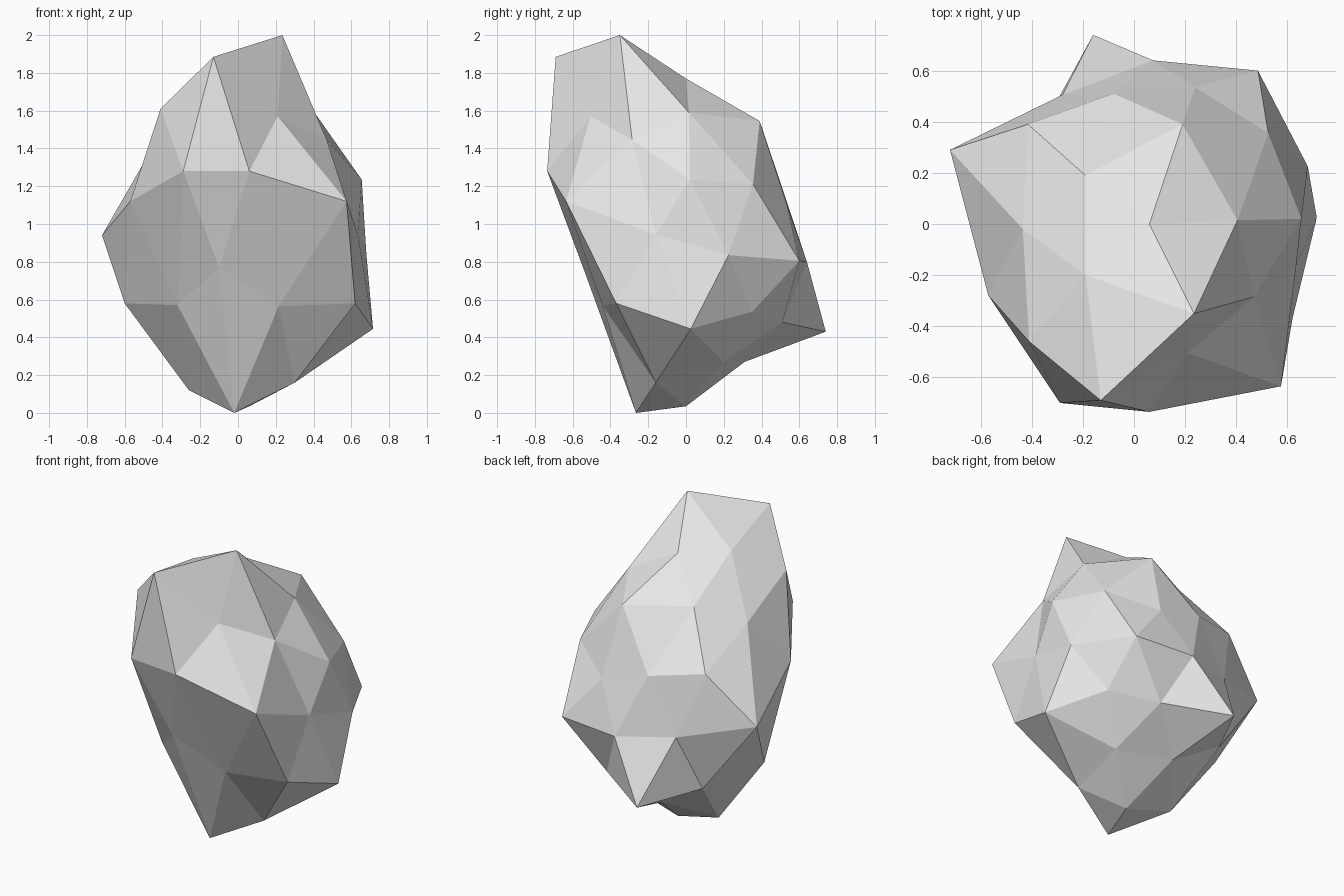
import bpy
import bmesh

if "Cube" in bpy.data.objects:
    bpy.data.objects.remove(bpy.data.objects["Cube"], do_unlink=True)

# The rock is a once-divided icosahedron, chipped out of round.
# Its poles lie to the left and right; five-point rings run between them.
left_pole = (.655, .02, 1.235)
right_pole = (-.6, .04, .58)

# Corner rings around the two poles
left_ring = [(.62, -.37, .58), (.21, -.505, 1.57), (.06, 0, 1.77),
             (.24, .535, 1.1), (.5, .35, .535)]
right_ring = [(-.1, -.545, .77), (-.41, -.46, 1.61), (-.415, .39, 1.245),
              (-.16, .74, .43), (.06, 0, .035)]

# Points that split each edge between the corners
left_spokes = [(.635, -.16, .945), (.47, -.285, 1.445), (.405, .015, 1.59),
               (.525, .355, 1.21), (.68, .225, .835)]
left_edges = [(.575, -.635, 1.12), (.235, -.35, 2), (.19, .39, 1.545),
              (.485, .6, .805), (.715, .025, .445)]
forward_links = [(.215, -.44, .565), (-.13, -.69, 1.885), (-.19, .19, 1.555),
                 (.075, .64, .8), (.31, .2, .265)]
backward_links = [(.06, -.735, 1.28), (-.19, -.2, 1.775), (-.08, .51, 1.19),
                  (.22, .51, .48), (.3, -.16, .16)]
right_edges = [(-.29, -.7, 1.28), (-.435, -.02, 1.435), (-.28, .505, .835),
               (-.04, .31, .27), (-.02, -.265, 0)]
right_spokes = [(-.32, -.33, .57), (-.57, -.28, 1.12), (-.72, .29, .94),
                (-.37, .355, .465), (-.26, .03, .12)]


def add_ring(bm, points):
    return [bm.verts.new(point) for point in points]


def add_facet(bm, corners, middles):
    """Fill one large triangle with three corner faces and a middle face."""
    for i in range(3):
        bm.faces.new((corners[i], middles[i], middles[i - 1]))
    bm.faces.new(middles)


def build_rock():
    bm = bmesh.new()
    pole_a, pole_b = add_ring(bm, [left_pole, right_pole])
    a, b = add_ring(bm, left_ring), add_ring(bm, right_ring)
    spoke_a, edge_a = add_ring(bm, left_spokes), add_ring(bm, left_edges)
    spoke_b, edge_b = add_ring(bm, right_spokes), add_ring(bm, right_edges)
    forward, backward = add_ring(bm, forward_links), add_ring(bm, backward_links)

    for i in range(5):
        j = (i + 1) % 5
        # Cap around each pole
        add_facet(bm, (pole_a, a[i], a[j]), (spoke_a[i], edge_a[i], spoke_a[j]))
        add_facet(bm, (pole_b, b[j], b[i]), (spoke_b[j], edge_b[i], spoke_b[i]))
        # Zigzag belt between the caps
        add_facet(bm, (a[i], b[i], a[j]), (forward[i], backward[i], edge_a[i]))
        add_facet(bm, (a[j], b[i], b[j]), (backward[i], edge_b[i], forward[j]))

    bmesh.ops.recalc_face_normals(bm, faces=bm.faces)
    mesh = bpy.data.meshes.new("rock")
    bm.to_mesh(mesh)
    bm.free()
    return mesh


# Single flat stone colour
stone = bpy.data.materials.new("stone_grey")
stone.use_nodes = True
colour = (.8, .8, .8, 1)
stone.diffuse_color = colour
stone.node_tree.nodes["Principled BSDF"].inputs["Base Color"].default_value = colour

rock_mesh = build_rock()
rock_mesh.materials.append(stone)
rock = bpy.data.objects.new("rock", rock_mesh)
bpy.context.collection.objects.link(rock)
